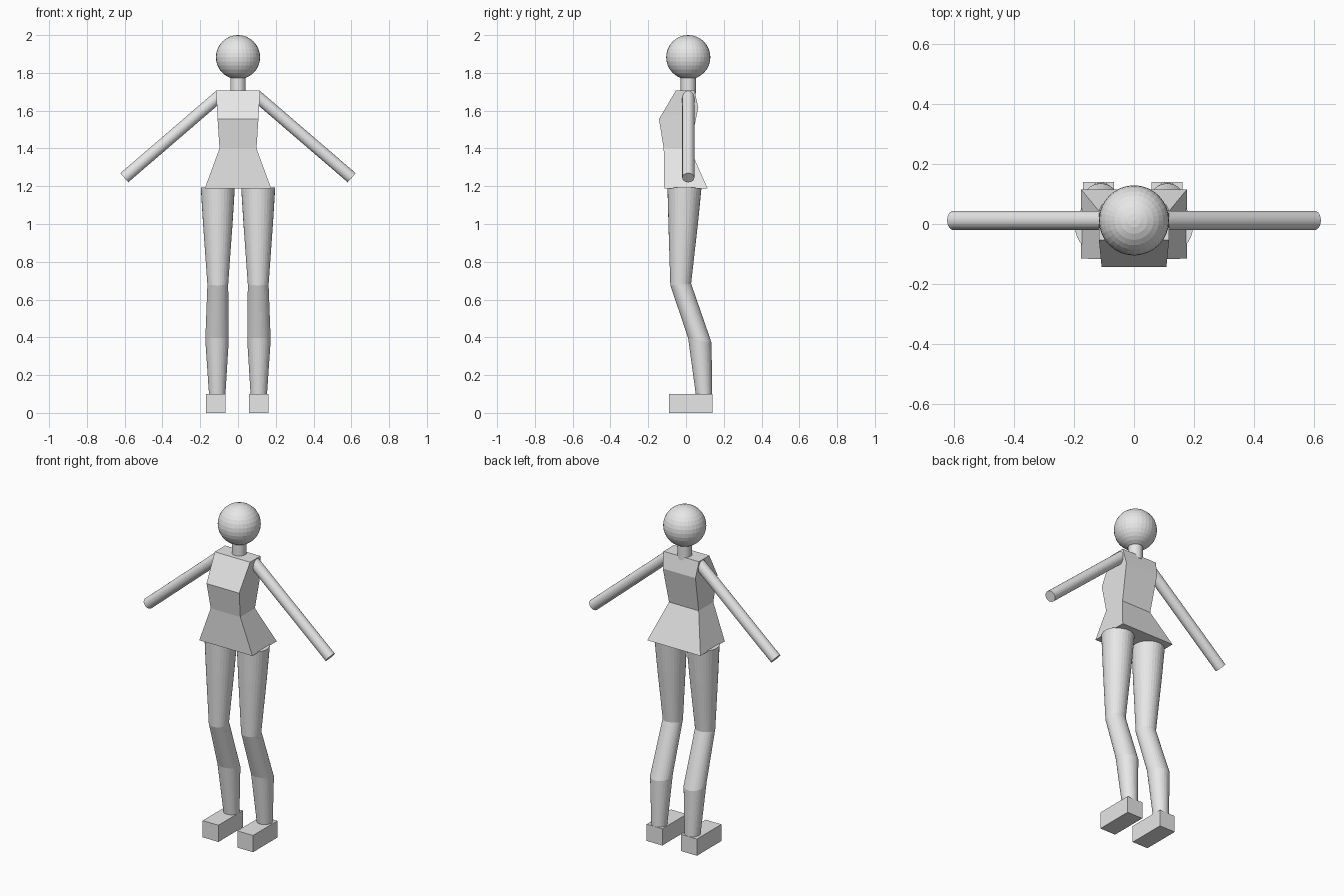
import bpy, bmesh, math
from mathutils import Vector

old = bpy.data.objects.get("Cube")
if old:
    bpy.data.objects.remove(old, do_unlink=True)

grey = bpy.data.materials.new("plain grey")
grey.use_nodes = True
COLOUR = (0.8, 0.8, 0.8, 1)
grey.diffuse_color = COLOUR
grey.node_tree.nodes["Principled BSDF"].inputs["Base Color"].default_value = COLOUR

SIDES = 32
AXIS_Y = 0.012  # depth of head, neck and arms


def finish(bm, name):
    bmesh.ops.recalc_face_normals(bm, faces=bm.faces)
    mesh = bpy.data.meshes.new(name)
    bm.to_mesh(mesh)
    bm.free()
    mesh.materials.append(grey)
    obj = bpy.data.objects.new(name, mesh)
    bpy.context.collection.objects.link(obj)
    return obj


def loft(name, rings):
    """Join rings of points into a closed, capped skin."""
    bm = bmesh.new()
    loops = [[bm.verts.new(p) for p in ring] for ring in rings]
    count = len(loops[0])
    for a, b in zip(loops, loops[1:]):
        for i in range(count):
            j = (i + 1) % count
            bm.faces.new((a[i], a[j], b[j], b[i]))
    bm.faces.new(loops[0])
    bm.faces.new(loops[-1])
    return finish(bm, name)


def rod(name, start, end, radius):
    start, end = Vector(start), Vector(end)
    bm = bmesh.new()
    bmesh.ops.create_cone(bm, cap_ends=True, segments=SIDES, radius1=radius,
                          radius2=radius, depth=(end - start).length)
    turn = (end - start).to_track_quat('Z', 'Y').to_matrix()
    bmesh.ops.rotate(bm, verts=bm.verts, matrix=turn)
    bmesh.ops.translate(bm, verts=bm.verts, vec=(start + end) / 2)
    return finish(bm, name)


def tilted_circle(x, y, z, radius, slope):
    ring = []
    for i in range(SIDES):
        a = math.tau * i / SIDES
        dy = radius * math.sin(a)
        ring.append((x + radius * math.cos(a), y + dy, z + slope * dy))
    return ring


# Head
bm = bmesh.new()
bmesh.ops.create_uvsphere(bm, u_segments=32, v_segments=16, radius=0.117)
bmesh.ops.translate(bm, verts=bm.verts, vec=(0, AXIS_Y, 1.883))
finish(bm, "head")

# Neck
rod("neck", (0, AXIS_Y, 1.69), (0, AXIS_Y, 1.80), 0.04)

# Torso with flared skirt: half width, front y, front z, back y, back z
TORSO = [
    (0.176, -0.115, 1.187, 0.115, 1.187),
    (0.098, -0.118, 1.40, 0.02, 1.40),
    (0.108, -0.143, 1.555, 0.065, 1.615),
    (0.117, -0.053, 1.708, 0.045, 1.708),
]
loft("torso", [[(-w, fy, fz), (w, fy, fz), (w, by, bz), (-w, by, bz)]
               for w, fy, fz, by, bz in TORSO])

# Leg rings: x, y, z, radius, slope
LEG = [
    (0.107, -0.008, 1.192, 0.09, 0),
    (0.107, -0.015, 1.00, 0.078, 0),
    (0.107, -0.028, 0.68, 0.055, 0.08),
    (0.111, 0.073, 0.385, 0.062, -0.2),
    (0.110, 0.096, 0.09, 0.043, 0),
]
for side, label in ((1, "left"), (-1, "right")):
    # Arm
    rod(label + "_arm", (side * 0.095, AXIS_Y, 1.681),
        (side * 0.602, AXIS_Y, 1.245), 0.032)
    # Leg
    loft(label + "_leg", [tilted_circle(side * x, y, z, r, s)
                          for x, y, z, r, s in LEG])
    # Foot
    cx = side * 0.1145 - 0.004
    loft(label + "_foot", [[(cx - 0.052, -0.09, z), (cx + 0.052, -0.09, z),
                            (cx + 0.052, 0.14, z), (cx - 0.052, 0.14, z)]
                           for z in (0, 0.1)])
